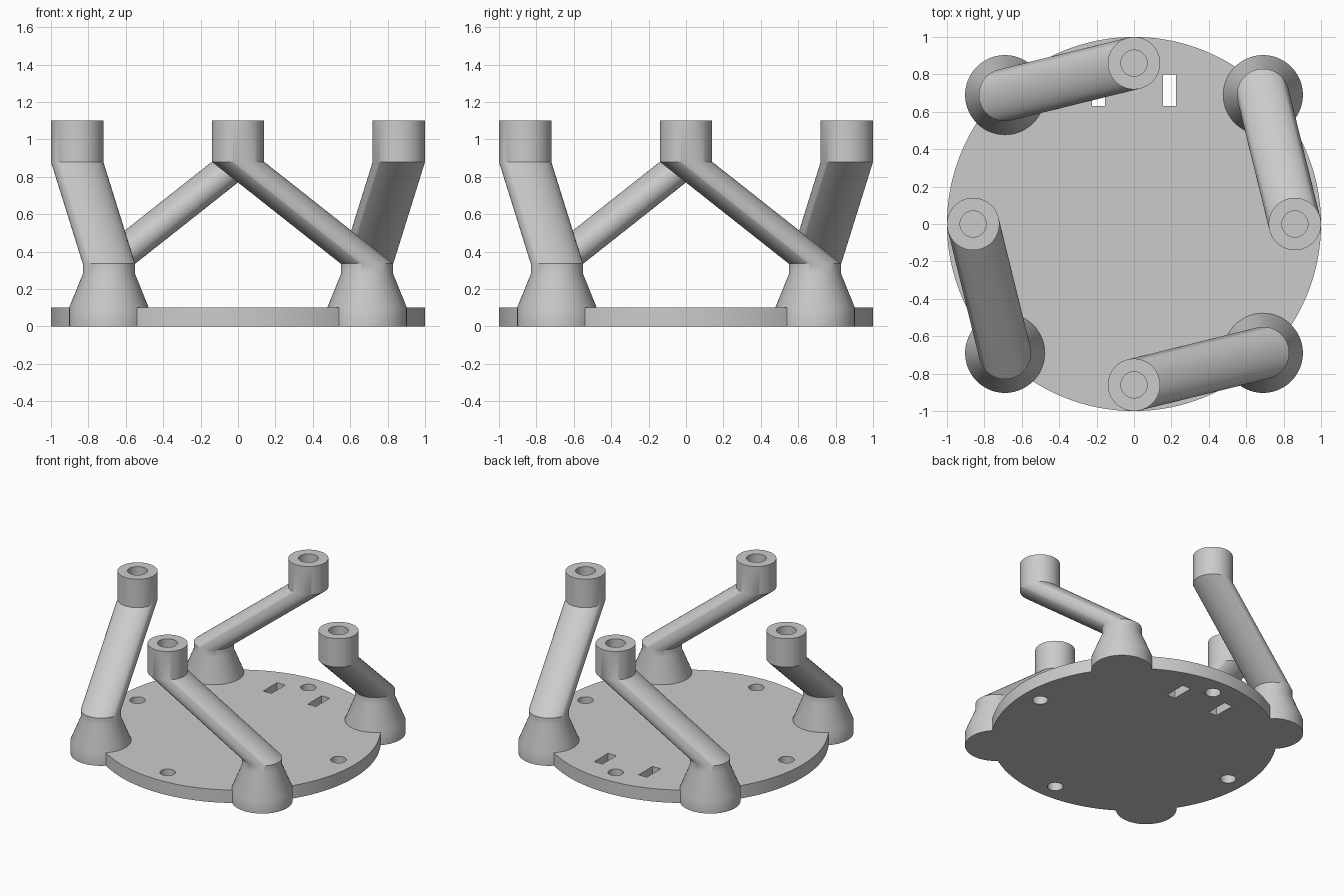
import bpy
import bmesh
from math import cos, sin, pi, radians

default = bpy.data.objects.get("Cube")
if default:
    bpy.data.objects.remove(default, do_unlink=True)

SEGMENTS = 72
COLLAR_DIST = 0.86
FOOT_OFFSET = 0.69

# Single grey plastic
grey = bpy.data.materials.new("grey_plastic")
grey.use_nodes = True
colour = (0.6, 0.6, 0.6, 1)
grey.diffuse_color = colour
grey.node_tree.nodes["Principled BSDF"].inputs["Base Color"].default_value = colour


def select_only(obj):
    bpy.ops.object.select_all(action='DESELECT')
    obj.select_set(True)
    bpy.context.view_layer.objects.active = obj


def smooth(obj):
    select_only(obj)
    bpy.ops.object.shade_smooth_by_angle(angle=radians(30))


def circle(x, y, r, n):
    return [(x + r * cos(2 * pi * i / n), y + r * sin(2 * pi * i / n)) for i in range(n)]


def rectangle(x, y, w, h):
    return [(x + sx * w / 2, y + sy * h / 2)
            for sx, sy in ((-1, -1), (1, -1), (1, 1), (-1, 1))]


# Base plate: round outline with screw holes and two cable slots
def base_plate(thickness):
    outlines = [circle(0, 0, 1, 128)]
    for k in range(4):
        a = k * pi / 2
        outlines.append(circle(COLLAR_DIST * cos(a), COLLAR_DIST * sin(a), 0.055, 32))
    for side in (-1, 1):
        outlines.append(rectangle(side * 0.19, 0.715, 0.07, 0.17))

    curve = bpy.data.curves.new("base_plate", 'CURVE')
    curve.dimensions = '2D'
    curve.fill_mode = 'BOTH'
    curve.extrude = thickness / 2
    for points in outlines:
        spline = curve.splines.new('POLY')
        spline.points.add(len(points) - 1)
        for p, (x, y) in zip(spline.points, points):
            p.co = (x, y, 0, 1)
        spline.use_cyclic_u = True
    curve.materials.append(grey)
    obj = bpy.data.objects.new("base_plate", curve)
    bpy.context.collection.objects.link(obj)
    obj.location.z = thickness / 2
    select_only(obj)
    bpy.ops.object.convert(target='MESH')
    smooth(bpy.context.view_layer.objects.active)


# Leg: flared foot, slanted post and bored collar lofted through level rings
def leg(name, angle):
    foot = (FOOT_OFFSET, FOOT_OFFSET)
    top = (COLLAR_DIST, 0)
    rings = [(foot, 0, 0.213), (foot, 0.1, 0.213), (foot, 0.28, 0.14), (foot, 0.335, 0.14),
             (top, 0.88, 0.14), (top, 1.1, 0.14), (top, 1.1, 0.07), (top, 0.9, 0.07)]
    bm = bmesh.new()
    loops = [[bm.verts.new((x, y, z)) for x, y in circle(*centre, r, SEGMENTS)]
             for centre, z, r in rings]
    for low, high in zip(loops, loops[1:]):
        for i in range(SEGMENTS):
            j = (i + 1) % SEGMENTS
            bm.faces.new((low[i], low[j], high[j], high[i]))
    bm.faces.new(loops[0][::-1])
    bm.faces.new(loops[-1])
    bmesh.ops.recalc_face_normals(bm, faces=bm.faces)
    mesh = bpy.data.meshes.new(name)
    bm.to_mesh(mesh)
    bm.free()
    mesh.materials.append(grey)
    obj = bpy.data.objects.new(name, mesh)
    bpy.context.collection.objects.link(obj)
    obj.rotation_euler.z = angle
    smooth(obj)


base_plate(0.1)
for k, side in enumerate(("left", "back", "right", "front")):
    leg(side + "_leg", k * pi / 2)
